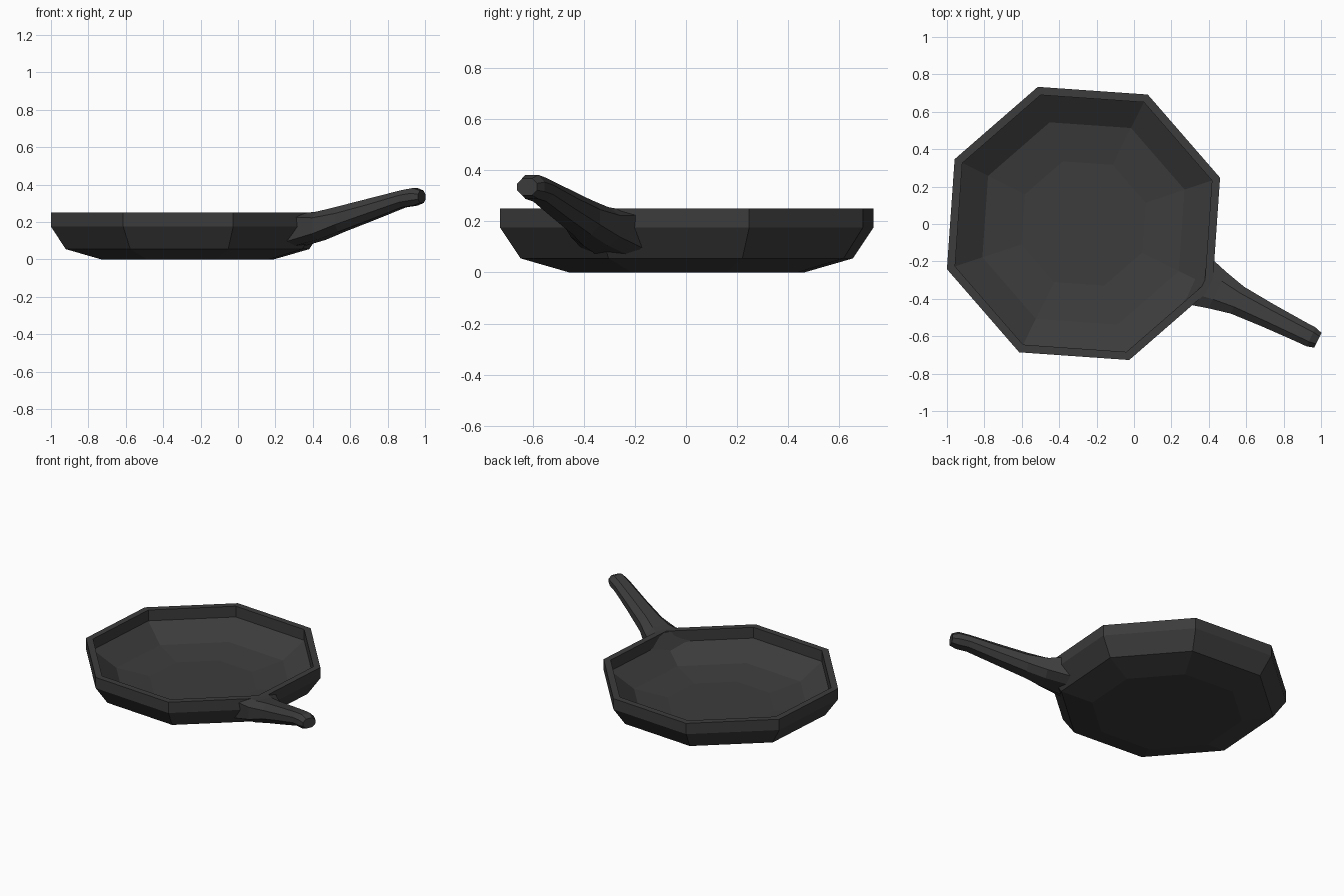
import bpy, bmesh
from math import cos, sin, radians, tan
from mathutils import Matrix

cube = bpy.data.objects.get("Cube")
if cube:
    bpy.data.objects.remove(cube, do_unlink=True)

iron = bpy.data.materials.new("dark cast iron")
iron.use_nodes = True
iron.diffuse_color = (0.045, 0.045, 0.045, 1)
bsdf = next(n for n in iron.node_tree.nodes if n.type == 'BSDF_PRINCIPLED')
bsdf.inputs["Base Color"].default_value = iron.diffuse_color
bsdf.inputs["Roughness"].default_value = 0.8

# Local frame: pan centre at the origin, handle along +x
PLACE = Matrix.Translation((-0.27, 0.003, 0)) @ Matrix.Rotation(radians(-26.5), 4, 'Z')


def loft(name, rings):
    """Skin a list of equally sized point rings and cap both ends."""
    bm = bmesh.new()
    loops = [[bm.verts.new(p) for p in ring] for ring in rings]
    n = len(loops[0])
    for a, b in zip(loops, loops[1:]):
        for i in range(n):
            j = (i + 1) % n
            bm.faces.new((a[i], a[j], b[j], b[i]))
    bm.faces.new(loops[0])
    bm.faces.new(loops[-1])
    bmesh.ops.recalc_face_normals(bm, faces=bm.faces)
    mesh = bpy.data.meshes.new(name)
    bm.to_mesh(mesh)
    bm.free()
    mesh.materials.append(iron)
    obj = bpy.data.objects.new(name, mesh)
    obj.matrix_world = PLACE
    bpy.context.collection.objects.link(obj)
    return obj


# Octagonal pan: profile from the underside, over the rim, to the floor
profile = [(0.485, 0), (0.686, 0.055), (0.77, 0.175), (0.77, 0.25),
           (0.724, 0.25), (0.724, 0.175), (0.57, 0.07), (0.35, 0.04)]
loft("pan", [[(r * cos(radians(45 * k)), r * sin(radians(45 * k)), z)
              for k in range(8)] for r, z in profile])


# Handle: eight-sided section that flares to meet the corner of the pan
def section(u, half, top, bottom, bevel, root=False):
    h = top - bottom
    side = [(0.5, top), (1, top - bevel * h), (1, bottom + bevel * h), (0.5, bottom)]
    outline = [(half * f, z) for f, z in side]
    outline += [(-v, z) for v, z in reversed(outline)]
    points = []
    for v, z in outline:
        # The root follows the two sloping walls beside the corner
        shift = abs(v) * tan(radians(22.5)) + max(0, 0.175 - z) * 0.7 if root else 0
        points.append((u - shift, v, z))
    return points


loft("handle", [
    section(0.745, 0.14, 0.246, 0.065, 0.12, root=True),
    section(0.80, 0.108, 0.256, 0.105, 0.22),
    section(0.92, 0.08, 0.284, 0.148, 0.28),
    section(1.10, 0.067, 0.326, 0.21, 0.3),
    section(1.29, 0.058, 0.37, 0.278, 0.3),
    section(1.36, 0.056, 0.382, 0.288, 0.3),
    section(1.40, 0.044, 0.368, 0.302, 0.3),
])
